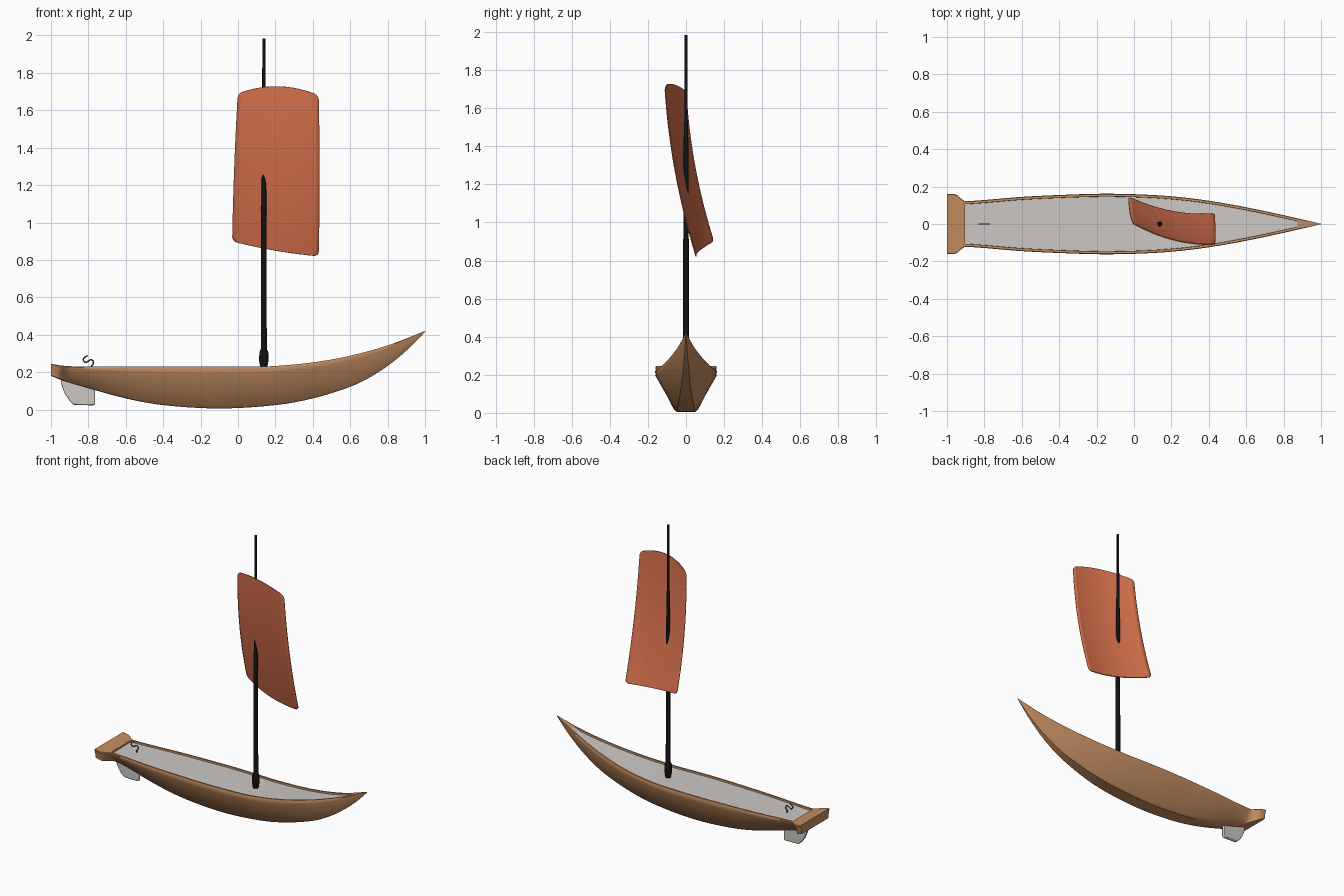
import bpy, bmesh, math
from mathutils import Vector

if "Cube" in bpy.data.objects:
    bpy.data.objects.remove(bpy.data.objects["Cube"])


def material(name, rgb):
    m = bpy.data.materials.new(name)
    m.diffuse_color = (*rgb, 1)
    m.use_nodes = True
    m.node_tree.nodes["Principled BSDF"].inputs["Base Color"].default_value = m.diffuse_color
    return m


WOOD = material("tan wood", (0.56, 0.27, 0.12))
DECK = material("pale grey", (0.60, 0.575, 0.55))
SAIL = material("rust red cloth", (0.70, 0.17, 0.075))
BLACK = material("black", (0.006, 0.006, 0.006))
GREY = material("dark grey metal", (0.09, 0.09, 0.09))


def make(name, verts, faces, mats, angle=35):
    """Mesh object with outward normals, smooth except at sharp edges."""
    me = bpy.data.meshes.new(name)
    me.from_pydata(verts, [], faces)
    for m in mats:
        me.materials.append(m)
    bm = bmesh.new()
    bm.from_mesh(me)
    bmesh.ops.remove_doubles(bm, verts=bm.verts, dist=1e-5)
    bmesh.ops.recalc_face_normals(bm, faces=bm.faces)
    bm.to_mesh(me)
    bm.free()
    me.shade_smooth()
    me.set_sharp_from_angle(angle=math.radians(angle))
    ob = bpy.data.objects.new(name, me)
    bpy.context.collection.objects.link(ob)
    return ob


def curve(table, x):
    """Smooth interpolation through (x, value) points."""
    def slope(i):
        a, b = table[max(i - 1, 0)], table[min(i + 1, len(table) - 1)]
        return (b[1] - a[1]) / (b[0] - a[0])
    for i in range(len(table) - 1):
        (x0, y0), (x1, y1) = table[i], table[i + 1]
        if x <= x1:
            h = x1 - x0
            t = (x - x0) / h
            return ((2*t**3 - 3*t*t + 1) * y0 + (t**3 - 2*t*t + t) * h * slope(i)
                    + (3*t*t - 2*t**3) * y1 + (t**3 - t*t) * h * slope(i + 1))
    return table[-1][1]


def bridge(rings, n, caps=True):
    faces = [(r*n + k, r*n + (k+1) % n, (r+1)*n + (k+1) % n, (r+1)*n + k)
             for r in range(rings - 1) for k in range(n)]
    if caps:
        faces += [tuple(range(n)), tuple(range((rings-1)*n, rings*n))]
    return faces


# Hull: lofted sections with a raised rim round a sunken deck
HALF = [(-1, .16), (-.96, .16), (-.94, .15), (-.92, .132), (-.9, .122), (-.6, .145), (-.4, .155),
        (-.15, .162), (.1, .155), (.3, .138), (.5, .108), (.7, .069), (.88, .029), (1, .001)]
SHEER = [(-1, .245), (-.95, .236), (-.88, .231), (-.5, .229), (.1, .23), (.2, .233), (.4, .252),
         (.6, .288), (.8, .343), (1, .42)]
KEEL = [(-1, .18), (-.94, .155), (-.8, .113), (-.6, .058), (-.4, .022), (-.1, .004), (.2, .022),
        (.4, .058), (.6, .12), (.7, .168), (.8, .232), (.9, .314), (1, .415)]
CHINE = [(-1, .88), (-.96, .82), (-.93, .6), (-.88, .42), (-.7, .36), (0, .34), (1, .34)]
BACK, FRONT = -.903, .874
xs = [-1, -.98, -.96, -.95, -.94, -.93, -.92, -.91, BACK - .001, BACK]
xs += [BACK + (FRONT - BACK) * i / 48 for i in range(1, 49)]
xs += [FRONT + .001, .9, .925, .95, .975, 1]
verts = []
for x in xs:
    w, top, low, c = (curve(t, x) for t in (HALF, SHEER, KEEL, CHINE))
    inside = BACK <= x <= FRONT
    rim = min(.015, w * .5)
    drop = .011 if inside else 0
    h = top - low
    side = [(w - rim - .001, top - drop), (w - rim, top), (w - .003 * min(1, w / .03), top),
            (w, top - .05 * h), (w * .985, top - .16 * h),
            (w * (.47 + .53 * c), low + .42 * h),
            (w * (c + .05), low + .06 * h), (w * (c - .04), low + .008 * h)]
    verts += [(x, y, z) for y, z in side] + [(x, -y, z) for y, z in reversed(side)]
hull = make("hull", verts, bridge(len(xs), 16), [WOOD, DECK])
for p in hull.data.polygons:
    c = p.center
    if abs(c.y) < .004 and p.normal.z > .3 and BACK < c.x < FRONT:
        p.material_index = 1


# Turned mast with a thicker foot
def turned(name, x, profile, mat, n=16):
    vs = [(x + r * math.cos(2*math.pi*k/n), r * math.sin(2*math.pi*k/n), z)
          for z, r in profile for k in range(n)]
    return make(name, vs, bridge(len(profile), n), [mat])


turned("mast", .138, [(.215, .016), (.245, .022), (.26, .025), (.305, .024), (.325, .016), (.9, .0145),
                      (1.25, .013), (1.5, .0115), (1.53, .009), (1.985, .008)], BLACK)

# Sail: twisted, bellied sheet with rounded corners
BL, BR = Vector((-.03, .145, .90)), Vector((.432, .055, .82))
TL, TR = Vector((0, 0, 1.69)), Vector((.432, -.108, 1.68))
vs = [0, .003, .009, .018, .03]
vs = vs + [.03 + .94 * i / 20 for i in range(1, 20)] + [1 - v for v in reversed(vs)]
N = 20
verts = []
for v in vs:
    d = min(v, 1 - v) / .03
    inset = .055 * (1 - math.sqrt(max(0, 1 - (1 - min(d, 1)) ** 2)))
    for i in range(N + 1):
        u = inset + (1 - 2 * inset) * i / N
        p = BL.lerp(BR, u).lerp(TL.lerp(TR, u), v)
        bu, bv = 4*u*(1-u), 4*v*(1-v)
        p.y -= .032 * bu + .026 * bv
        p.z += bu * (.043 * v - .01 * (1 - v))
        p.x -= .004 * bv * (1 - 2*u)
        verts.append(p)
faces = [(r*(N+1)+k, r*(N+1)+k+1, (r+1)*(N+1)+k+1, (r+1)*(N+1)+k)
         for r in range(len(vs) - 1) for k in range(N)]
sail = make("sail", verts, faces, [SAIL])
mod = sail.modifiers.new("thickness", 'SOLIDIFY')
mod.thickness, mod.offset = .006, 0

# Rudder blade under the stern, thin and bevelled
outline = [(-.948, .17), (-.942, .125), (-.925, .082), (-.9, .046), (-.878, .025), (-.772, .022),
           (-.764, .03), (-.764, .125)]
n = len(outline)
rudder = make("rudder", [(x, y, z) for y in (-.011, .011) for x, z in outline], bridge(2, n), [DECK])
bev = rudder.modifiers.new("soft edge", 'BEVEL')
bev.width, bev.segments = .006, 2

# Bent wire tiller above the deck
cu = bpy.data.curves.new("tiller", 'CURVE')
cu.dimensions = '3D'
cu.bevel_depth, cu.bevel_resolution, cu.use_fill_caps = .004, 2, True
path = [(-.803, .288), (-.822, .281), (-.829, .262), (-.815, .25), (-.8, .258), (-.788, .268),
        (-.774, .262), (-.772, .243), (-.785, .235), (-.785, .215)]
sp = cu.splines.new('NURBS')
sp.points.add(len(path) - 1)
for pt, (x, z) in zip(sp.points, path):
    pt.co = (x, 0, z, 1)
sp.use_endpoint_u, sp.order_u, sp.resolution_u = True, 3, 6
cu.materials.append(GREY)
bpy.context.collection.objects.link(bpy.data.objects.new("tiller", cu))
